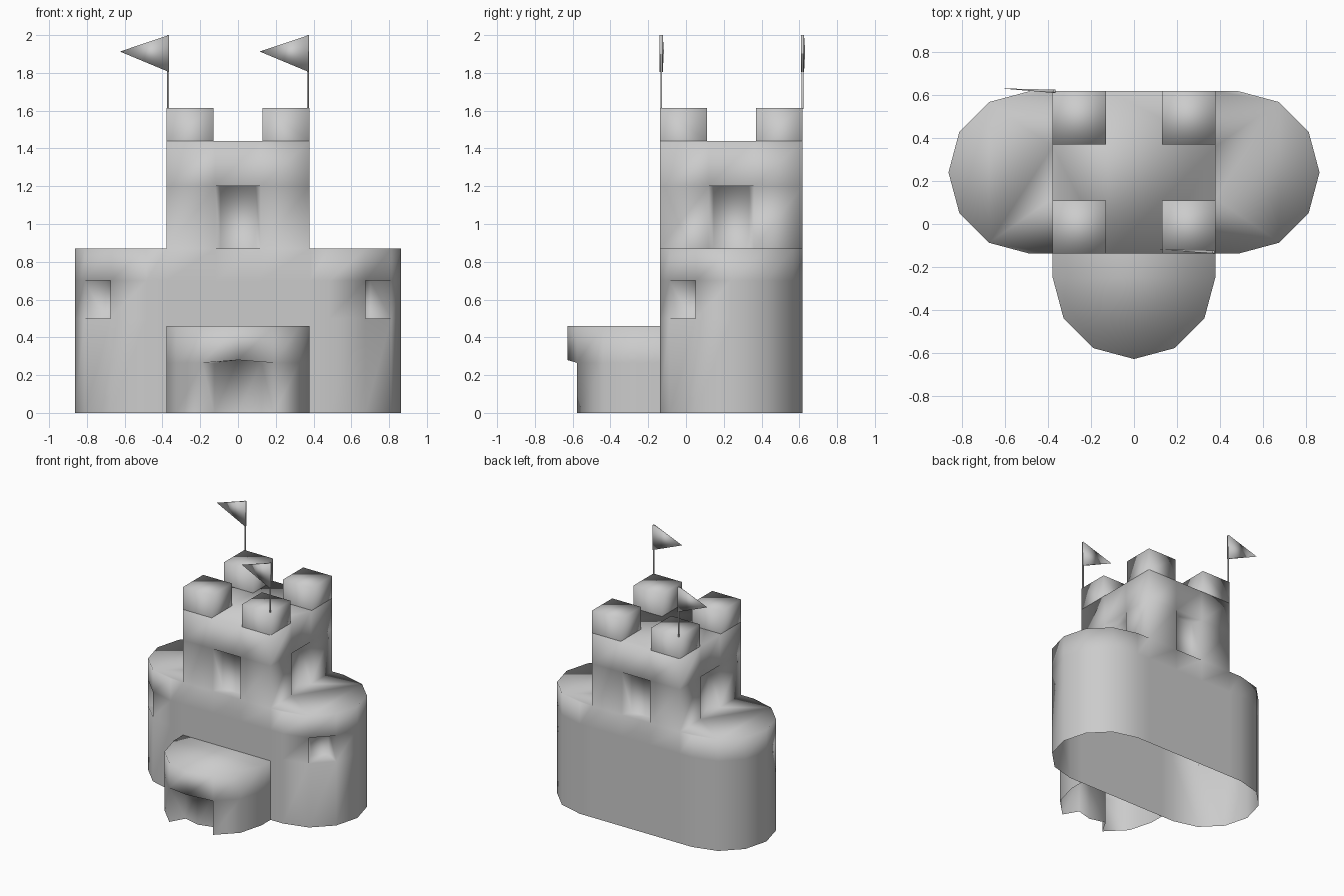
import bpy, bmesh, math
from mathutils import Vector

cube = bpy.data.objects.get("Cube")
if cube:
    bpy.data.objects.remove(cube, do_unlink=True)

stone = bpy.data.materials.new("grey_stone")
stone.use_nodes = True
stone.diffuse_color = (0.6, 0.6, 0.6, 1)
stone.node_tree.nodes["Principled BSDF"].inputs["Base Color"].default_value = (0.6, 0.6, 0.6, 1)

W = 0.378            # half width of the keep
CY = 0.24            # centre of the keep in y
Y0, Y1 = CY - W, CY + W
SX = 0.485           # centre of the round side towers in x
WIN = 0.12           # half width of the keep windows


def finish(bm, name):
    bmesh.ops.remove_doubles(bm, verts=bm.verts, dist=0.0005)
    bmesh.ops.recalc_face_normals(bm, faces=bm.faces)
    for f in bm.faces:
        f.smooth = True
    mesh = bpy.data.meshes.new(name)
    bm.to_mesh(mesh)
    bm.free()
    mesh.materials.append(stone)
    obj = bpy.data.objects.new(name, mesh)
    bpy.context.collection.objects.link(obj)
    return obj


def wall(bm, outline, levels, closed=True):
    """Vertical wall of quads along an outline, split at the given heights."""
    rings = [[bm.verts.new((x, y, z)) for x, y in outline] for z in levels]
    n = len(outline)
    for lo, hi in zip(rings, rings[1:]):
        for i in range(n if closed else n - 1):
            j = (i + 1) % n
            bm.faces.new((lo[i], lo[j], hi[j], hi[i]))
    return rings


def arc(cx, cy, start, stop, steps, r=W):
    return [(cx + r * math.cos(math.radians(a)), cy + r * math.sin(math.radians(a)))
            for a in (start + (stop - start) * k / steps for k in range(steps + 1))]


def recess(bm, faces, centre, factor):
    """Push wall faces inward, tapering towards a vertical axis."""
    ret = bmesh.ops.extrude_face_region(bm, geom=faces)
    for v in ret["geom"]:
        if isinstance(v, bmesh.types.BMVert):
            v.co.x = centre[0] + (v.co.x - centre[0]) * factor
            v.co.y = centre[1] + (v.co.y - centre[1]) * factor
    old = [f for f in faces if f.is_valid]
    if old:
        bmesh.ops.delete(bm, geom=old, context='FACES')
    floor = [f for f in bm.faces if all(abs(v.co.z) < 1e-4 for v in f.verts)]
    if floor:
        bmesh.ops.delete(bm, geom=floor, context='FACES')


def faces_near(bm, point, dist):
    p = Vector(point)
    return [f for f in bm.faces if (f.calc_center_median() - p).length < dist]


# Castle body: wide base with rounded ends, square keep above it
bm = bmesh.new()
right_end = arc(SX, CY, -90, 90, 6)
left_end = arc(-SX, CY, 90, 270, 6)
base = (right_end + [(W, Y1), (WIN, Y1), (-WIN, Y1), (-W, Y1)]
        + left_end + [(-W, Y0), (-WIN, Y0), (WIN, Y0), (W, Y0)])
wall(bm, base, (0, 0.5, 0.7, 0.87))
keep = [(W, Y0), (W, CY - WIN), (W, CY + WIN), (W, Y1), (WIN, Y1), (-WIN, Y1),
        (-W, Y1), (-W, CY + WIN), (-W, CY - WIN), (-W, Y0), (-WIN, Y0), (WIN, Y0)]
rings = wall(bm, keep, (0.87, 1.2, 1.44))
bm.faces.new(rings[-1])

# Flat roofs of the round side towers
for s, end in ((1, right_end), (-1, left_end)):
    roof = end + [(s * W, CY + s * k) for k in (W, WIN, -WIN, -W)]
    bm.faces.new([bm.verts.new((x, y, 0.87)) for x, y in roof])
bmesh.ops.remove_doubles(bm, verts=bm.verts, dist=0.0005)

# Keep windows on all four walls, side tower windows at the front corners
for dx, dy in ((1, 0), (-1, 0), (0, 1), (0, -1)):
    recess(bm, faces_near(bm, (dx * W, CY + dy * W, 1.035), 0.03), (0, CY), 0.78)
for s in (1, -1):
    d = W * math.cos(math.radians(15)) * math.sqrt(0.5)
    recess(bm, faces_near(bm, (s * (SX + d), CY - d, 0.6), 0.03), (s * SX, CY), 0.66)
finish(bm, "castle_body")

# Entrance porch with a recessed doorway
bm = bmesh.new()
PY = -0.25
porch = [(-W, Y0)] + arc(0, PY, 180, 360, 6) + [(W, Y0)]
rings = wall(bm, porch, (0, 0.265, 0.46), closed=False)
bm.faces.new(rings[-1])
rings[1][4].co.z = 0.28
door = [f for f in bm.faces
        if f.calc_center_median().z < 0.2 and abs(f.calc_center_median().x) < 0.15]
recess(bm, door, (0, PY), 0.66)
finish(bm, "entrance_porch")

# Four corner battlements
for sx, side in ((1, "left"), (-1, "right")):
    for sy, end in ((-1, "front"), (1, "back")):
        bm = bmesh.new()
        xs, ys = (sx * 0.13, sx * W), (CY + sy * 0.13, CY + sy * W)
        block = [(xs[0], ys[0]), (xs[1], ys[0]), (xs[1], ys[1]), (xs[0], ys[1])]
        bm.faces.new(wall(bm, block, (1.44, 1.615))[-1])
        finish(bm, f"battlement_{end}_{side}")

# Flagpoles with triangular pennants on two opposite corners
for x, y, end in ((0.37, -0.131, "front"), (-0.37, 0.617, "back")):
    bm = bmesh.new()
    bm.faces.new(wall(bm, arc(x, y, 0, 300, 5, 0.006), (1.61, 2.0))[-1])
    finish(bm, f"flagpole_{end}")
    bm = bmesh.new()
    a, b, c, d = [bm.verts.new((x + 0.004, y + o, z))
                  for o, z in ((-0.008, 1.805), (0.008, 1.805), (0.008, 2.0), (-0.008, 2.0))]
    tip = bm.verts.new((x - 0.255, y + 0.014, 1.913))
    for f in ((a, b, c, d), (a, b, tip), (b, c, tip), (c, d, tip), (d, a, tip)):
        bm.faces.new(f)
    finish(bm, f"pennant_{end}")
